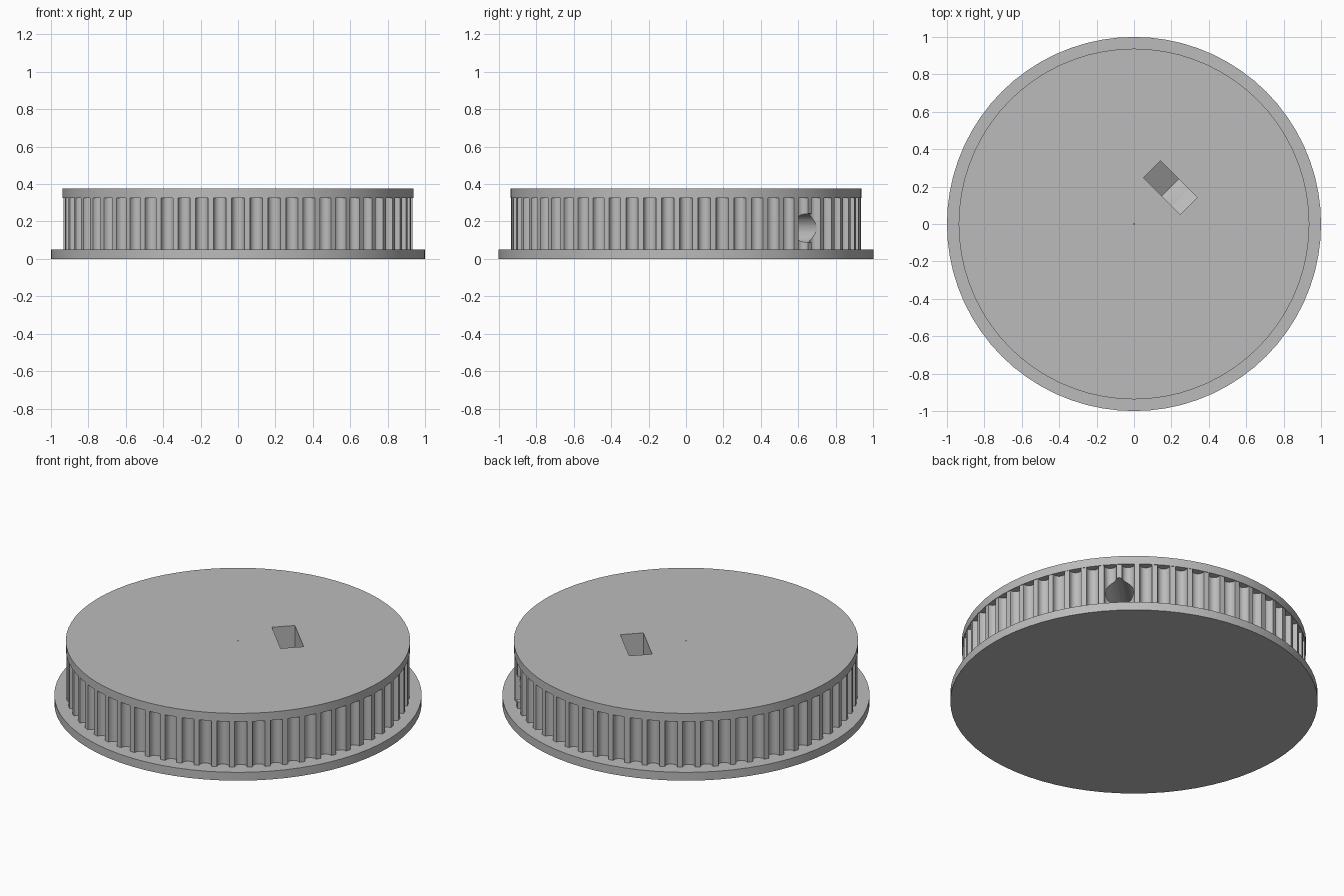
import bpy, bmesh
from math import pi, cos, sin, radians
from mathutils import Matrix, Vector

if "Cube" in bpy.data.objects:
    bpy.data.objects.remove(bpy.data.objects["Cube"])

TEETH = 60
BELT_R, TOP_R, RIM_R = 0.934, 0.9375, 1.0
RIM_Z, BELT_Z, TOP_Z = 0.05, 0.325, 0.375
GROOVE_HALF, GROOVE_DEPTH = 0.034, 0.038
NUT_Z, NUT_DIST, NUT_THICK, NUT_FLAT = 0.165, 0.275, 0.127, 0.138

grey = bpy.data.materials.new("plain grey")
grey.use_nodes = True
grey.diffuse_color = (0.5, 0.5, 0.5, 1)
grey.node_tree.nodes["Principled BSDF"].inputs["Base Color"].default_value = (0.5, 0.5, 0.5, 1)


def prism(name, outline, low, high, matrix=Matrix()):
    """Extrude a closed 2D outline from low to high along local z."""
    bm = bmesh.new()
    face = bm.faces.new([bm.verts.new((x, y, low)) for x, y in outline])
    ext = bmesh.ops.extrude_face_region(bm, geom=[face])["geom"]
    bmesh.ops.translate(bm, vec=(0, 0, high - low),
                        verts=[v for v in ext if isinstance(v, bmesh.types.BMVert)])
    bmesh.ops.recalc_face_normals(bm, faces=bm.faces)
    bm.transform(matrix)
    mesh = bpy.data.meshes.new(name)
    bm.to_mesh(mesh)
    bm.free()
    mesh.materials.append(grey)
    obj = bpy.data.objects.new(name, mesh)
    bpy.context.collection.objects.link(obj)
    return obj


def circle(radius, count):
    return [(radius * cos(2 * pi * i / count), radius * sin(2 * pi * i / count))
            for i in range(count)]


def grooved_outline():
    """Circle with a rounded groove cut in at every tooth pitch."""
    points = []
    steps = 10
    for tooth in range(TEETH):
        mid = 2 * pi * tooth / TEETH
        for i in range(steps + 1):
            t = pi * i / steps
            angle = mid - GROOVE_HALF * cos(t) / BELT_R
            r = BELT_R - GROOVE_DEPTH * sin(t) ** 0.8
            points.append((r * cos(angle), r * sin(angle)))
    return points


# Stacked pulley body
parts = [
    prism("lower_flange", circle(RIM_R, 72), 0, RIM_Z),
    prism("toothed_belt_ring", grooved_outline(), RIM_Z, BELT_Z),
    prism("top_disc", circle(TOP_R, 72), BELT_Z, TOP_Z),
]

# Cutter frame: local z points radially outwards, local y points up
out = Vector((1, 1, 0)).normalized()
up = Vector((0, 0, 1))
side = up.cross(out)
frame = Matrix((side, up, out)).transposed().to_4x4()
frame.translation = (0, 0, NUT_Z)

# Upright nut pocket with a V bottom, radial screw hole and pin-sized centre bore
corner = NUT_FLAT / cos(radians(30))
nut = [(-NUT_FLAT, 0.5), (-NUT_FLAT, -corner / 2), (0, -corner),
       (NUT_FLAT, -corner / 2), (NUT_FLAT, 0.5)]
cutters = [
    prism("nut_pocket_cutter", nut, NUT_DIST - NUT_THICK / 2, NUT_DIST + NUT_THICK / 2, frame),
    prism("screw_hole_cutter", circle(0.077, 32), 0, 1.2, frame),
    prism("centre_bore_cutter", circle(0.004, 12), RIM_Z + 0.01, 0.5),
]

for part in parts:
    for cutter in cutters:
        cutter.hide_render = True
        mod = part.modifiers.new(cutter.name, "BOOLEAN")
        mod.operation = "DIFFERENCE"
        mod.solver = "EXACT"
        mod.object = cutter

# Bake the cuts, then drop the cutters
graph = bpy.context.evaluated_depsgraph_get()
baked = [bpy.data.meshes.new_from_object(p.evaluated_get(graph)) for p in parts]
for part, mesh in zip(parts, baked):
    part.modifiers.clear()
    part.data = mesh
for cutter in cutters:
    bpy.data.objects.remove(cutter)

# Smooth the curved walls and keep the rims crisp
bpy.ops.object.select_all(action="DESELECT")
for part in parts:
    part.select_set(True)
bpy.context.view_layer.objects.active = parts[0]
bpy.ops.object.shade_smooth_by_angle(angle=radians(30))
